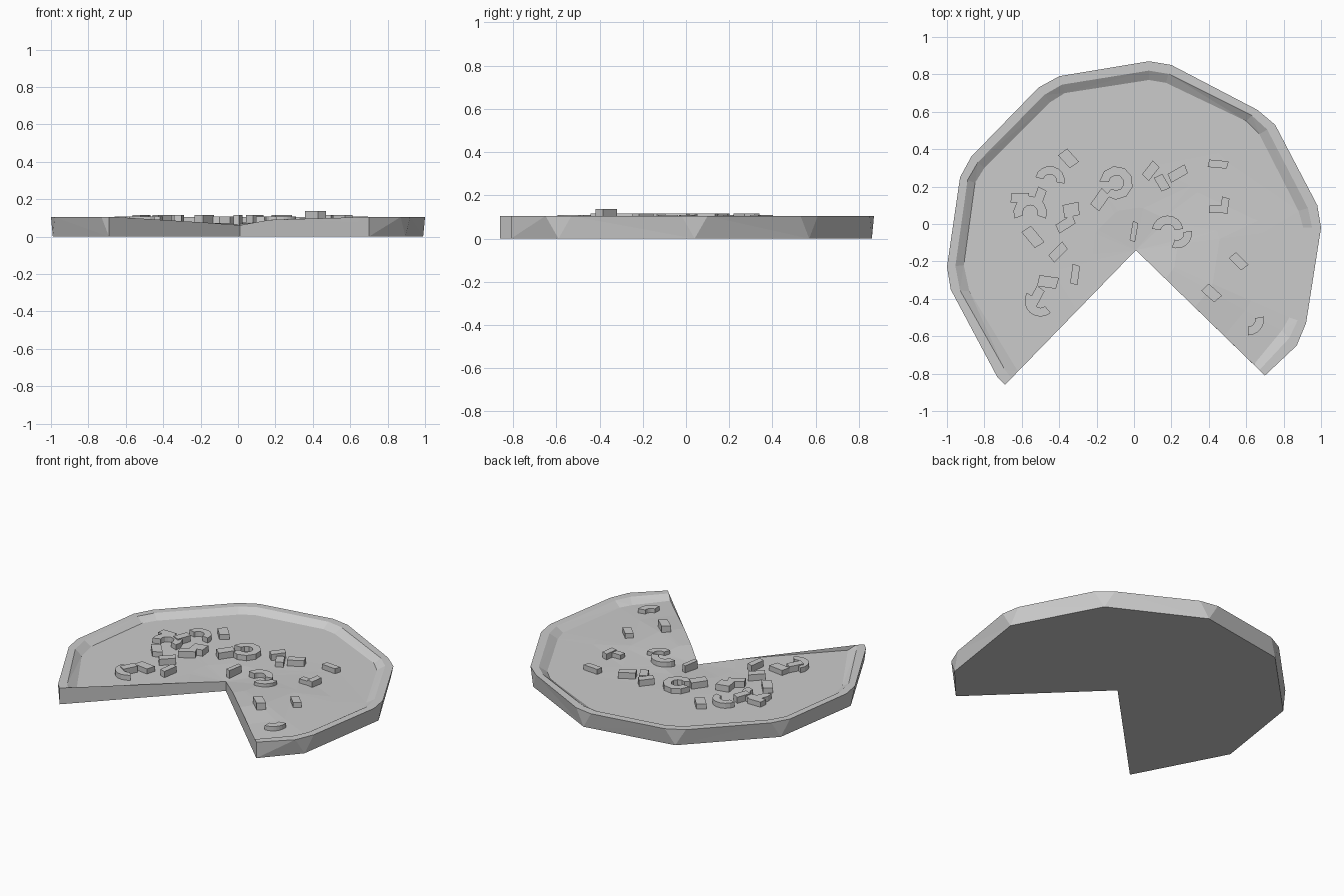
import bpy
import bmesh
from math import cos, sin, radians, exp
from mathutils import Vector

old = bpy.data.objects.get("Cube")
if old:
    bpy.data.objects.remove(old)

grey = bpy.data.materials.new("plain_grey")
grey.use_nodes = True
grey.diffuse_color = (0.6, 0.6, 0.6, 1)
grey.node_tree.nodes["Principled BSDF"].inputs["Base Color"].default_value = (0.6, 0.6, 0.6, 1)

RIM_Z = 0.105
APEX = Vector((0.01, -0.14))


def finish(name, bm):
    """Turn a bmesh into a flat shaded object."""
    bmesh.ops.recalc_face_normals(bm, faces=bm.faces[:])
    mesh = bpy.data.meshes.new(name)
    bm.to_mesh(mesh)
    bm.free()
    mesh.materials.append(grey)
    obj = bpy.data.objects.new(name, mesh)
    bpy.context.scene.collection.objects.link(obj)
    return obj


def floor_height(p):
    """Gently uneven filling: a hump on the right, a dip at the apex."""
    hump = 0.025 * exp(-(p - Vector((0.33, -0.3))).length_squared / 0.09)
    dip = 0.02 * exp(-(p - APEX).length_squared / 0.03)
    return 0.075 + hump - dip


def prism(name, points, bottom, top):
    """Extrude a flat outline between two heights."""
    bm = bmesh.new()
    low = [bm.verts.new((x, y, bottom)) for x, y in points]
    high = [bm.verts.new((x, y, top)) for x, y in points]
    bm.faces.new(low)
    bm.faces.new(high)
    for i in range(len(points)):
        j = (i + 1) % len(points)
        bm.faces.new((low[i], low[j], high[j], high[i]))
    return finish(name, bm)


# Crust outlines, running clockwise from the left cut to the right cut
outer = [Vector(p) for p in (
    (-.69, -.86), (-.73, -.82), (-.98, -.35), (-1, -.23), (-.93, .25), (-.87, .36),
    (-.51, .73), (-.4, .79), (.08, .87), (.2, .85), (.66, .61), (.755, .53),
    (.98, .1), (1, -.02), (.92, -.53), (.87, -.65), (.7, -.81))]
inner = [Vector(p) for p in (
    (-.62, -.788), (-.65, -.74), (-.88, -.36), (-.91, -.22), (-.85, .22), (-.8, .3),
    (-.45, .65), (-.37, .7), (.08, .77), (.17, .755), (.6, .55), (.67, .48),
    (.88, .07), (.905, -.02), (.83, -.5), (.79, -.57), (.64, -.752))]
middle = [a.lerp(b, 0.5) for a, b in zip(outer, inner)]

# Base: crust, sloping inner wall and filling lofted ring by ring to the apex
bm = bmesh.new()
rings = [[bm.verts.new((p.x, p.y, RIM_Z)) for p in line] for line in (outer, middle)]
for t in (0, 0.25, 0.5, 0.75):
    line = [p.lerp(APEX, t) for p in inner]
    rings.append([bm.verts.new((p.x, p.y, floor_height(p))) for p in line])
apex_top = bm.verts.new((*APEX, floor_height(APEX)))
apex_low = bm.verts.new((*APEX, 0))

# Lower corners are single points, so each chamfer narrows to a triangle
low = [bm.verts.new((*outer[0], 0))]
for i in range(2, 16, 2):
    low.append(bm.verts.new((*outer[i].lerp(outer[i + 1], 0.5), 0)))
low.append(bm.verts.new((*outer[-1], 0)))

for i in range(len(outer) - 1):
    j = i + 1
    for a, b in zip(rings, rings[1:]):
        bm.faces.new((a[i], a[j], b[j], b[i]))
    bm.faces.new((rings[-1][i], rings[-1][j], apex_top))
    a, b = low[i // 2], low[j // 2]
    side = (rings[0][i], rings[0][j], b)
    bm.faces.new(side if a is b else side + (a,))
bm.faces.new(low + [apex_low])
for end, tip in ((0, low[0]), (-1, low[-1])):
    bm.faces.new([r[end] for r in rings] + [apex_top, apex_low, tip])
bmesh.ops.triangulate(bm, faces=bm.faces[:])
finish("pizza_base", bm)

# Chopped chunks: x, y, length, width, angle
chunks = [
    (-.35, .35, .1, .06, -48), (.09, .285, .1, .05, 52), (.235, .27, .11, .05, 30),
    (.45, .32, .11, .04, -5), (-.18, .13, .11, .06, 55), (-.335, .075, .09, .07, 12),
    (-.61, .14, .1, .05, 0), (-.505, .145, .1, .05, 70), (-.365, 0, .11, .05, 32),
    (-.54, -.07, .12, .06, -50), (-.405, -.15, .11, .05, 45), (-.315, -.27, .11, .04, 82),
    (-.46, -.31, .11, .06, -8), (-.52, -.385, .1, .05, 62), (.56, -.2, .1, .05, -45),
    (.44, .08, .08, .04, 0), (.485, .1, .09, .04, 82), (0, -.04, .11, .03, 80),
    (.15, .22, .09, .05, -60)]


def chunk(name, x, y, length, width, angle, top):
    a = radians(angle)
    along = Vector((cos(a), sin(a))) * length / 2
    across = Vector((-sin(a), cos(a))) * width / 2
    c = Vector((x, y))
    corners = [c - along - across, c + along * 0.85 - across,
               c + along + across, c - along * 0.9 + across]
    prism(name, corners, 0.06, top)


for n, spec in enumerate(chunks):
    chunk(f"chunk_{n}", *spec, 0.115 if n % 3 else 0.108)
chunk("tall_chunk", .415, -.37, .1, .055, -42, 0.138)

# Sliced rings, each an arc: x, y, outer radius, start angle, end angle
slices = [
    (-.095, .22, .09, -130, 175), (-.45, .23, .08, -10, 165), (-.555, .06, .09, -20, 200),
    (.18, -.04, .085, 10, 170), (.23, -.05, .08, -110, 10), (-.5, -.41, .085, 150, 310),
    (.61, -.51, .085, -90, 10)]
for n, (x, y, radius, start, end) in enumerate(slices):
    steps = 8
    turns = [radians(start + (end - start) * k / steps) for k in range(steps + 1)]
    rim = [(x + radius * cos(a), y + radius * sin(a)) for a in turns]
    hole = [(x + radius * cos(a) * 0.45, y + radius * sin(a) * 0.45) for a in reversed(turns)]
    prism(f"ring_slice_{n}", rim + hole, 0.06, 0.108)
